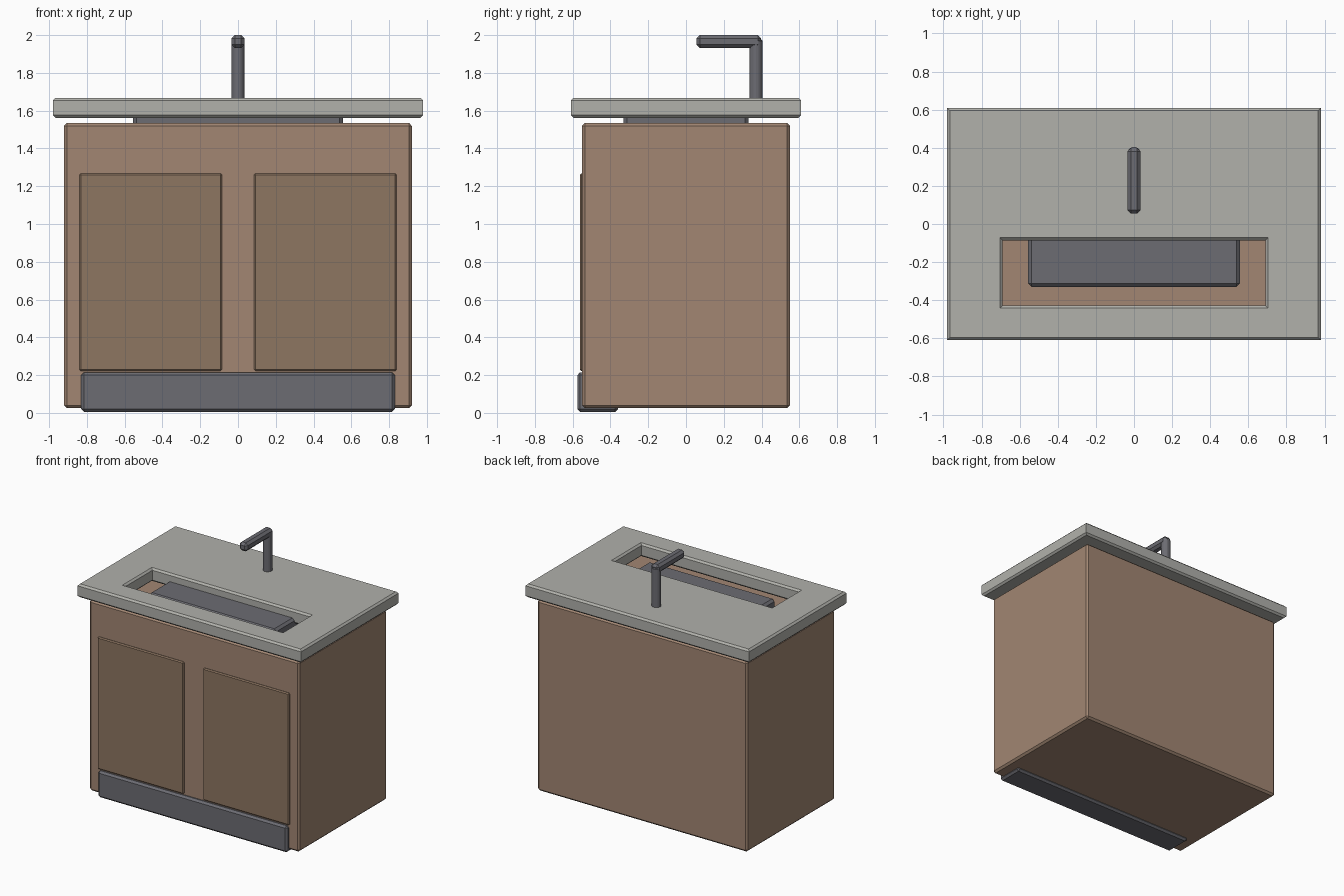
import bpy, bmesh

if "Cube" in bpy.data.objects:
    bpy.data.objects.remove(bpy.data.objects["Cube"])


def material(name, rgb):
    m = bpy.data.materials.new(name)
    m.diffuse_color = (*rgb, 1)
    m.use_nodes = True
    m.node_tree.nodes["Principled BSDF"].inputs["Base Color"].default_value = m.diffuse_color
    return m


WOOD = material("wood", (0.36, 0.24, 0.17))
DOOR = material("door_wood", (0.27, 0.18, 0.12))
STONE = material("stone", (0.44, 0.44, 0.41))
METAL = material("dark_metal", (0.15, 0.15, 0.17))


def finish(name, bm, mat, bevel=0):
    bmesh.ops.recalc_face_normals(bm, faces=bm.faces)
    me = bpy.data.meshes.new(name)
    bm.to_mesh(me)
    bm.free()
    me.materials.append(mat)
    ob = bpy.data.objects.new(name, me)
    bpy.context.collection.objects.link(ob)
    if bevel:
        mod = ob.modifiers.new("Bevel", 'BEVEL')
        mod.width = bevel
        mod.segments = 1
        mod.limit_method = 'ANGLE'
    return ob


def box(name, lo, hi, mat, bevel):
    bm = bmesh.new()
    bmesh.ops.create_cube(bm, size=1)
    for v in bm.verts:
        v.co = [a + (c + 0.5) * (b - a) for a, b, c in zip(lo, hi, v.co)]
    return finish(name, bm, mat, bevel)


# Cabinet, toe kick and doors
box("cabinet", (-0.92, -0.55, 0.025), (0.92, 0.55, 1.535), WOOD, 0.015)
box("toe_kick", (-0.83, -0.575, 0.005), (0.83, -0.36, 0.215), METAL, 0.015)
for side, x0, x1 in (("left", -0.84, -0.085), ("right", 0.085, 0.84)):
    box(side + "_door", (x0, -0.562, 0.222), (x1, -0.52, 1.268), DOOR, 0.008)

# Basin sitting under the countertop
box("basin", (-0.555, -0.33, 1.30), (0.555, 0.33, 1.605), METAL, 0.018)

# Countertop: chamfered cross-section rings around an off-centre opening
C, Z0, Z1 = 0.014, 1.562, 1.668
outer = (-0.98, 0.98, -0.61, 0.61)
inner = (-0.69, 0.69, -0.428, -0.086)
profile = [(outer, -C, Z0), (outer, 0, Z0 + C), (outer, 0, Z1 - C), (outer, -C, Z1),
           (inner, C, Z1), (inner, 0, Z1 - C), (inner, 0, Z0 + C), (inner, C, Z0)]
bm = bmesh.new()
rings = []
for (x0, x1, y0, y1), d, z in profile:
    x0, x1, y0, y1 = x0 - d, x1 + d, y0 - d, y1 + d
    rings.append([bm.verts.new((x, y, z)) for x, y in
                  ((x0, y0), (x1, y0), (x1, y1), (x0, y1))])
for i, a in enumerate(rings):
    b = rings[(i + 1) % len(rings)]
    for j in range(4):
        k = (j + 1) % 4
        bm.faces.new((a[j], a[k], b[k], b[j]))
finish("countertop", bm, STONE)

# Faucet: round post and chamfered spout
bm = bmesh.new()
bmesh.ops.create_cone(bm, cap_ends=True, segments=16, radius1=0.035,
                      radius2=0.035, depth=0.34)
post = finish("faucet_post", bm, METAL, 0.01)
post.location = (0, 0.37, 1.81)
box("faucet_spout", (-0.035, 0.055, 1.932), (0.035, 0.398, 2.0), METAL, 0.018)
